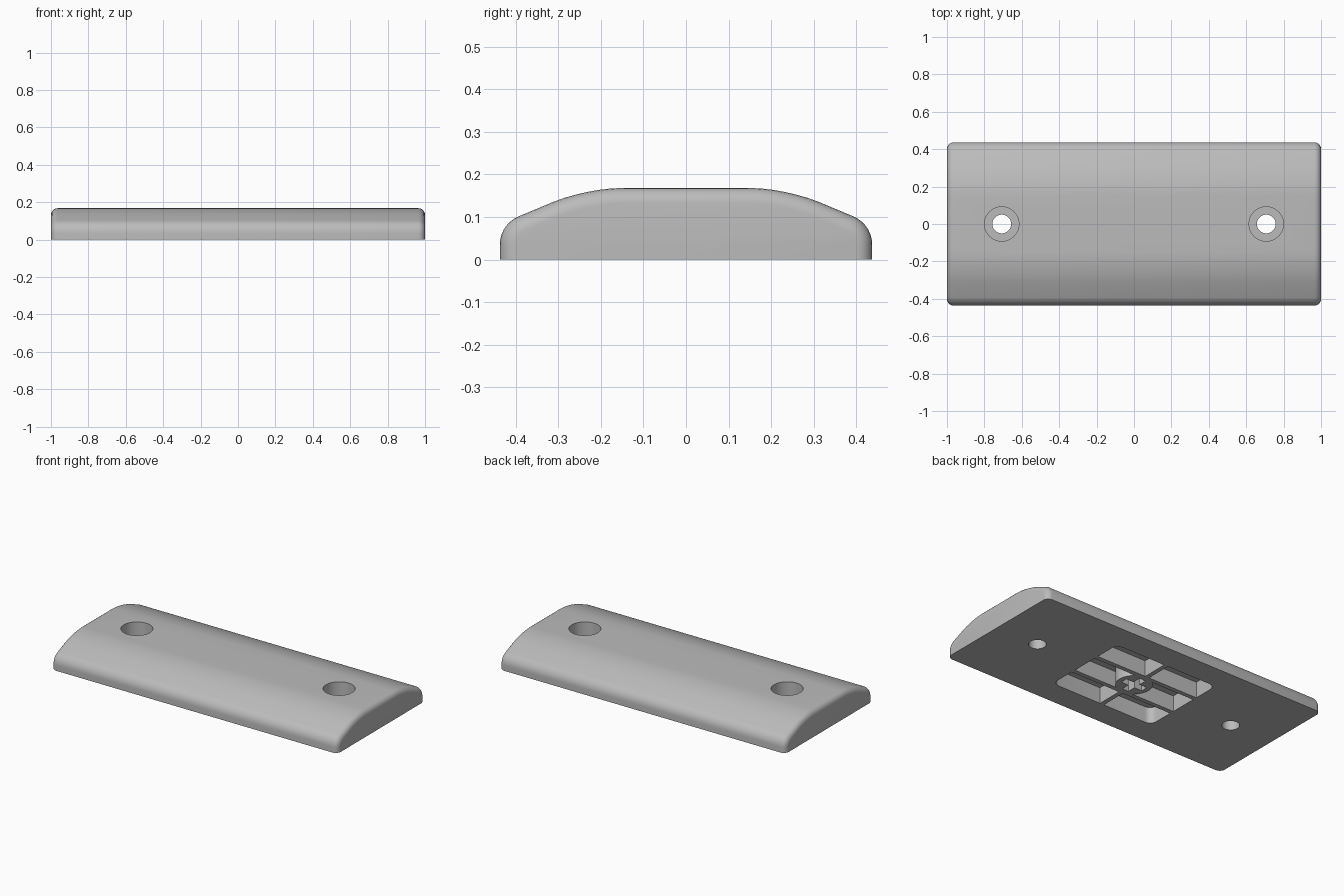
import bpy, bmesh, math
from mathutils import Vector

cube = bpy.data.objects.get("Cube")
if cube:
    bpy.data.objects.remove(cube, do_unlink=True)

GREY = (0.5, 0.5, 0.5, 1)
mat = bpy.data.materials.new("plain grey")
mat.use_nodes = True
mat.diffuse_color = GREY
next(n for n in mat.node_tree.nodes if n.type == "BSDF_PRINCIPLED").inputs["Base Color"].default_value = GREY


def finish(name, bm):
    bmesh.ops.recalc_face_normals(bm, faces=bm.faces)
    mesh = bpy.data.meshes.new(name)
    bm.to_mesh(mesh)
    bm.free()
    mesh.materials.append(mat)
    obj = bpy.data.objects.new(name, mesh)
    bpy.context.collection.objects.link(obj)
    return obj


def box(name, x0, x1, y0, y1, z0, z1, round_corners=0):
    bm = bmesh.new()
    bmesh.ops.create_cube(bm, size=1)
    for v in bm.verts:
        v.co = Vector((x0 + (v.co.x + .5) * (x1 - x0), y0 + (v.co.y + .5) * (y1 - y0),
                       z0 + (v.co.z + .5) * (z1 - z0)))
    if round_corners:
        upright = [e for e in bm.edges if abs(e.verts[0].co.z - e.verts[1].co.z) > .01]
        bmesh.ops.bevel(bm, geom=upright, offset=round_corners, segments=6, profile=.5, affect="EDGES")
    return finish(name, bm)


def cylinder(name, x, radius, z0, z1):
    bm = bmesh.new()
    bmesh.ops.create_cone(bm, cap_ends=True, segments=48, radius1=radius, radius2=radius, depth=z1 - z0)
    bmesh.ops.translate(bm, vec=(x, 0, (z0 + z1) / 2), verts=bm.verts)
    return finish(name, bm)


def select(obj):
    bpy.ops.object.select_all(action="DESELECT")
    bpy.context.view_layer.objects.active = obj
    obj.select_set(True)


def cut(obj, cutters):
    for c in cutters:
        mod = obj.modifiers.new("cut", "BOOLEAN")
        mod.operation, mod.solver, mod.object = "DIFFERENCE", "EXACT", c
        select(obj)
        bpy.ops.object.modifier_apply(modifier=mod.name)
        bpy.data.objects.remove(c, do_unlink=True)


# Body: half profile from the base up over the shoulder, mirrored and extruded
half = [(.437, 0), (.437, .035)]
for i in range(1, 8):
    a = math.radians(68) * i / 7
    half.append((.365 + .072 * math.cos(a), .035 + .072 * math.sin(a)))
half += [(.31, .136), (.285, .145), (.26, .152), (.235, .158), (.205, .1635), (.175, .167), (.145, .168)]
profile = half + [(-y, z) for y, z in reversed(half)]

bm = bmesh.new()
cap = bm.faces.new([bm.verts.new((-1, y, z)) for y, z in profile])
new = bmesh.ops.extrude_face_region(bm, geom=[cap], use_keep_orig=True)["geom"]
bmesh.ops.translate(bm, vec=(2, 0, 0), verts=[g for g in new if isinstance(g, bmesh.types.BMVert)])
bmesh.ops.recalc_face_normals(bm, faces=bm.faces)

# Rounded ends
rim = [e for e in bm.edges if abs(e.verts[0].co.x - e.verts[1].co.x) < .01
       and max(v.co.z for v in e.verts) > .001]
bmesh.ops.bevel(bm, geom=rim, offset=.036, segments=5, profile=.5, affect="EDGES")
body = finish("body", bm)

# Counterbored screw holes and the underside pocket
cutters = [box("pocket_cutter", -.36, .36, -.28, .28, -.1, .1, .045)]
for x in (-.707, .707):
    cutters += [cylinder("screw_cutter", x, .05, -.1, .3), cylinder("head_cutter", x, .092, .06, .3)]
cut(body, cutters)

# Stiffening ribs inside the pocket
parts = [body]
for side, s in (("front", -1), ("back", 1)):
    parts.append(box(side + "_long_rib", -.362, .362, s * .1 - .014, s * .1 + .014, 0, .102))
    ends = sorted((s * .1, s * .282))
    parts.append(box(side + "_cross_rib", -.014, .014, *ends, 0, .102))

# Central hub with a cross-shaped socket
hub = cylinder("hub", 0, .105, 0, .102)
cut(hub, [box("socket_cutter", -.075, .075, -.022, .022, -.1, .085),
          box("socket_cutter", -.022, .022, -.075, .075, -.1, .085)])
parts.append(hub)

for p in parts:
    select(p)
    bpy.ops.object.shade_smooth_by_angle(angle=math.radians(32))
